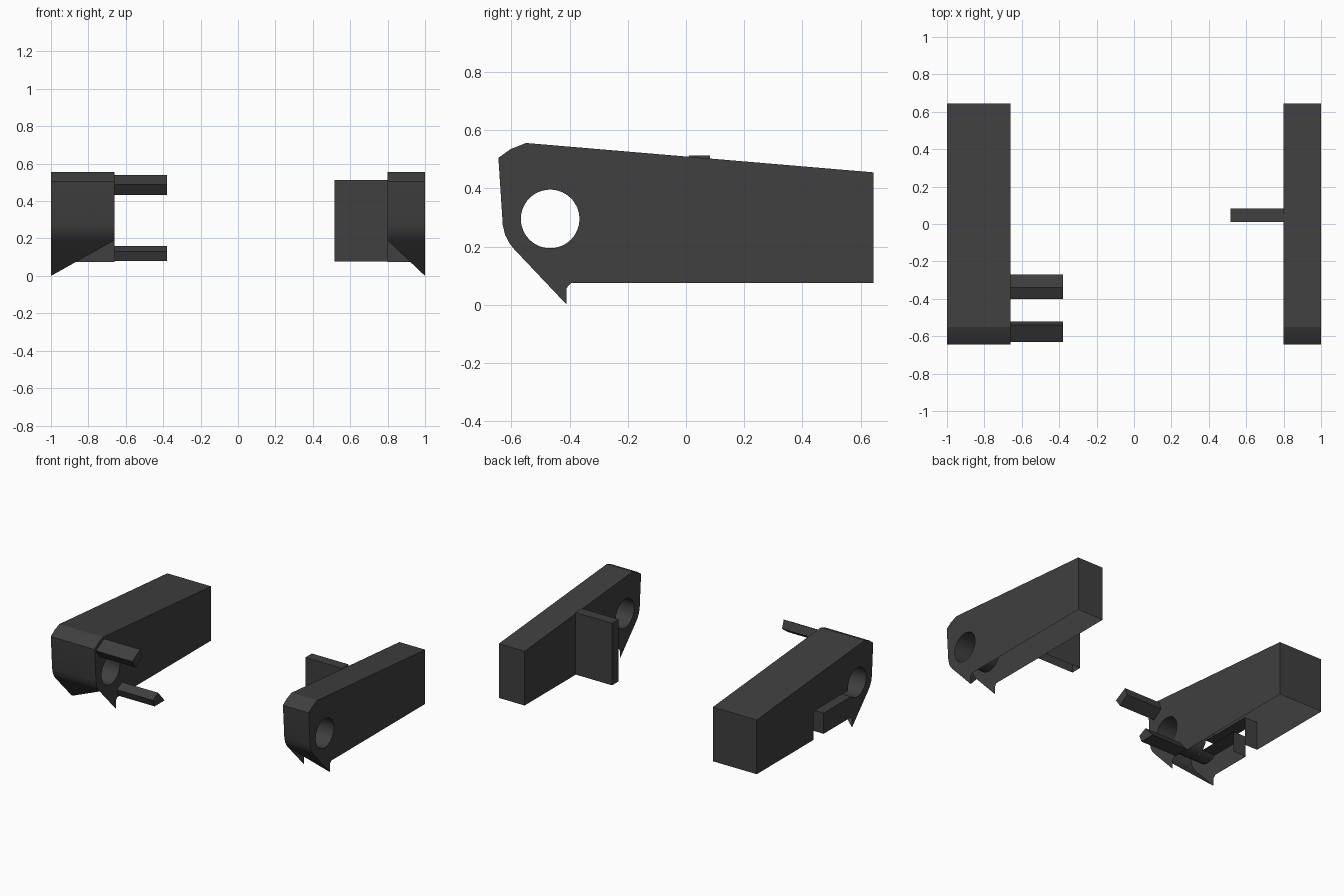
import bpy, bmesh, math
from mathutils import Vector
from mathutils.geometry import tessellate_polygon

if "Cube" in bpy.data.objects:
    bpy.data.objects.remove(bpy.data.objects["Cube"])

# side profile (y, z): open along the underside
STRIP = [(0.645, 0.075), (0.645, 0.455), (-0.55, 0.556), (-0.603, 0.535), (-0.645, 0.505),
         (-0.63, 0.275), (-0.622, 0.24), (-0.607, 0.211), (-0.59, 0.19)]
TIP = (-0.41, 0.0)
HEEL = [TIP, (-0.41, 0.058), (-0.395, 0.075)]
CY, CZ, R = -0.467, 0.295, 0.101

mat = bpy.data.materials.new("dark_grey")
mat.diffuse_color = (0.05, 0.05, 0.052, 1)
mat.use_nodes = True
mat.node_tree.nodes["Principled BSDF"].inputs["Base Color"].default_value = mat.diffuse_color


def arc(a0, a1, n):
    return [(CY + R * math.cos(math.radians(a0 + (a1 - a0) * i / n)),
             CZ + R * math.sin(math.radians(a0 + (a1 - a0) * i / n))) for i in range(n + 1)]


def plate(bm, x, loops):
    vecs = [[Vector((y, z, 0)) for y, z in lp] for lp in loops]
    verts = [bm.verts.new((x, v.x, v.y)) for lp in vecs for v in lp]
    for t in tessellate_polygon(vecs):
        bm.faces.new([verts[i] for i in t])


def ribbon(bm, x0, x1, pts):
    rows = [[bm.verts.new((x, y, z)) for y, z in pts] for x in (x0, x1)]
    for i in range(len(pts) - 1):
        bm.faces.new((rows[0][i], rows[0][i + 1], rows[1][i + 1], rows[1][i]))


def finish(name, bm):
    bmesh.ops.remove_doubles(bm, verts=bm.verts, dist=0.0005)
    bmesh.ops.recalc_face_normals(bm, faces=bm.faces)
    me = bpy.data.meshes.new(name)
    bm.to_mesh(me)
    bm.free()
    me.materials.append(mat)
    ob = bpy.data.objects.new(name, me)
    bpy.context.collection.objects.link(ob)
    bpy.ops.object.select_all(action='DESELECT')
    ob.select_set(True)
    bpy.context.view_layer.objects.active = ob
    bpy.ops.object.shade_smooth_by_angle(angle=math.radians(25))


def arm(name, outer, inner, slot=False):
    """Hollow arm: two side plates, a skin around them and a tube through the eye."""
    bm = bmesh.new()
    full = STRIP + HEEL
    hole = arc(0, 360, 32)[:-1]
    plate(bm, inner, [full, hole])
    ribbon(bm, outer, inner, STRIP)
    p = STRIP[-1]
    bm.faces.new([bm.verts.new(c) for c in ((outer, *p), (outer, *TIP), (inner, *p))])
    if slot:
        # L-shaped slot running from the eye back and down through the outer plate
        cut = ([(0.016, 0.075), (0.016, 0.275)] + arc(-11.5, 312, 30)
               + [(-0.096, 0.22), (-0.096, 0.075)])
        plate(bm, outer, [full + cut[::-1]])
        ribbon(bm, outer, outer + 0.1, cut)
        ribbon(bm, outer + 0.1, inner, hole + hole[:1])
    else:
        plate(bm, outer, [full, hole])
        ribbon(bm, outer, inner, hole + hole[:1])
    finish(name, bm)


def prism(name, x0, x1, pts):
    bm = bmesh.new()
    plate(bm, x0, [pts])
    plate(bm, x1, [pts])
    ribbon(bm, x0, x1, pts + pts[:1])
    finish(name, bm)


# the two arms
arm("wide_arm", -1.0, -0.66, slot=True)
arm("narrow_arm", 1.0, 0.80)

# fingers around the eye of the wide arm
prism("upper_finger", -0.66, -0.38, [(-0.63, 0.49), (-0.54, 0.54), (-0.52, 0.483), (-0.59, 0.433)])
prism("lower_finger", -0.66, -0.38, [(-0.40, 0.13), (-0.34, 0.16), (-0.27, 0.08), (-0.38, 0.08)])

# fin inside the narrow arm, open underneath
bm = bmesh.new()
ribbon(bm, 0.515, 0.80, [(0.01, 0.078), (0.01, 0.513), (0.083, 0.513), (0.083, 0.078)])
plate(bm, 0.515, [[(0.01, 0.078), (0.01, 0.513), (0.083, 0.513), (0.083, 0.078)]])
finish("fin", bm)
